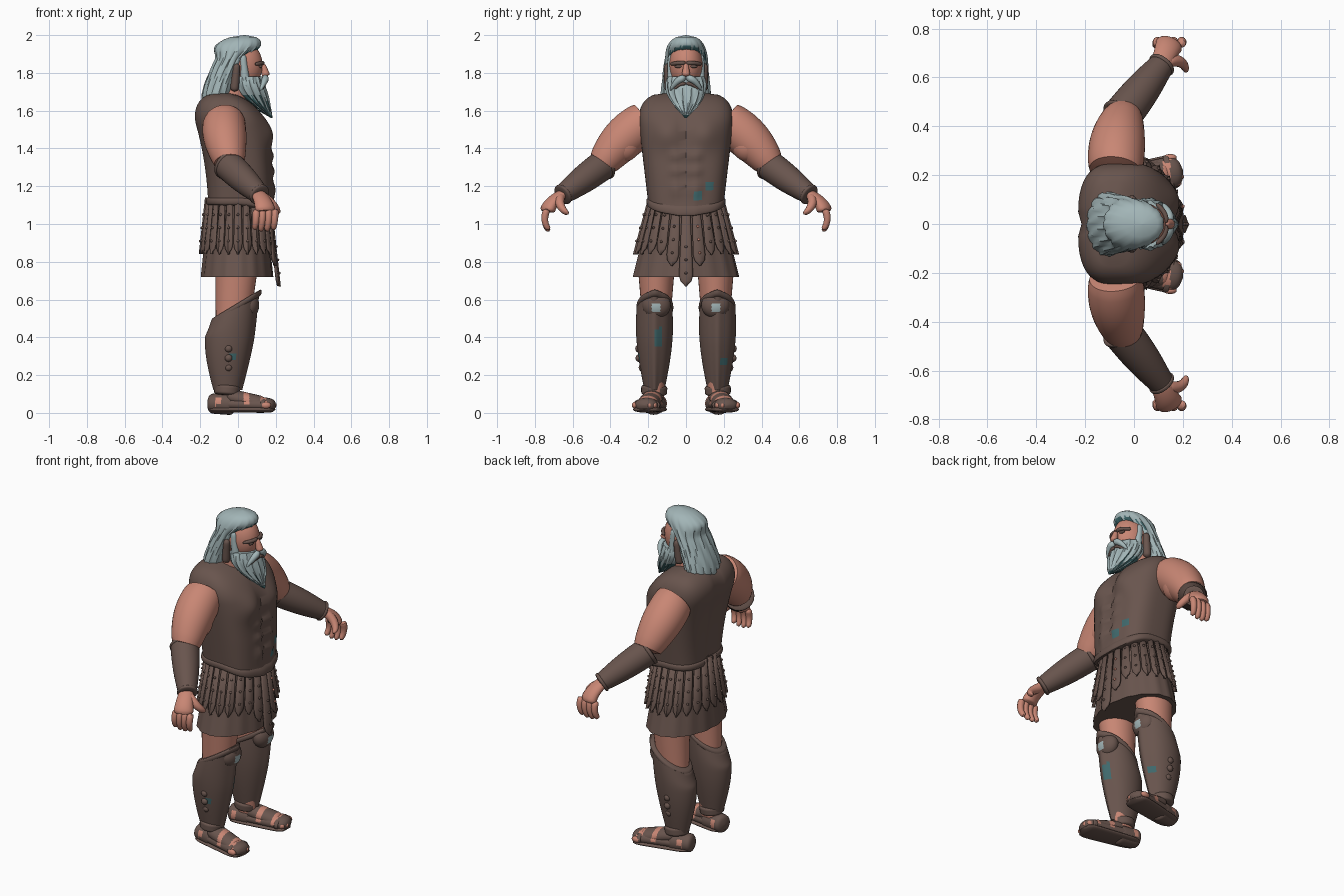
import bpy, bmesh
from math import sin, cos, pi, exp, sqrt, copysign
from mathutils import Vector

cube = bpy.data.objects.get("Cube")
if cube:
    bpy.data.objects.remove(cube)


def material(name, red, green, blue):
    mat = bpy.data.materials.new(name)
    mat.use_nodes = True
    mat.diffuse_color = (red, green, blue, 1)
    mat.node_tree.nodes["Principled BSDF"].inputs["Base Color"].default_value = mat.diffuse_color
    return mat


SKIN = material("skin", .58, .24, .175)
LEATHER = material("brown leather", .14, .09, .075)
HAIR = material("grey hair", .36, .46, .47)
TEAL = material("dark teal", .05, .14, .15)


def finish(name, bm, mats, rule=None, mirror=False, thickness=0):
    """Turn a bmesh into a smooth object; rule marks faces of the second colour."""
    bmesh.ops.recalc_face_normals(bm, faces=bm.faces)
    for face in bm.faces:
        face.smooth = True
        if rule:
            face.material_index = int(rule(face.calc_center_median(), face.normal))
    mesh = bpy.data.meshes.new(name)
    bm.to_mesh(mesh)
    bm.free()
    for mat in mats:
        mesh.materials.append(mat)
    obj = bpy.data.objects.new(name, mesh)
    bpy.context.collection.objects.link(obj)
    if thickness:
        obj.modifiers.new("Solidify", "SOLIDIFY").thickness = thickness
    if mirror:
        obj.modifiers.new("Mirror", "MIRROR").use_axis = (False, True, False)


def skin_rings(bm, rings):
    loops = [[bm.verts.new(point) for point in ring] for ring in rings]
    for low, high in zip(loops, loops[1:]):
        for i in range(len(low)):
            bm.faces.new((low[i - 1], low[i], high[i], high[i - 1]))
    bm.faces.new(loops[0][::-1])
    bm.faces.new(loops[-1])


def ease(value, start, end):
    """Smooth step from zero to one."""
    t = max(0, min(1, (value - start) / (end - start)))
    return t * t * (3 - 2 * t)


def swell(t, power):
    """Full in the middle, rounded off to nothing at both ends."""
    return sqrt(max(.001, 1 - abs(2 * t - 1) ** power))


def shell(name, bottom, top, centre, depth, width, mats, y=0, power=2, warp=None, segments=72, steps=36, **options):
    """Stacked horizontal rings whose centre, depth and width are rules of t."""
    bm, rings = bmesh.new(), []
    for step in range(steps + 1):
        t, ring = step / steps, []
        for i in range(segments):
            angle = 2 * pi * i / segments
            c, s = (copysign(abs(v) ** (2 / power), v) for v in (cos(angle), sin(angle)))
            point = Vector((centre(t) + depth(t) * c, y + width(t) * s, bottom + (top - bottom) * t))
            ring.append(warp(point, angle) if warp else point)
        rings.append(ring)
    skin_rings(bm, rings)
    finish(name, bm, mats, **options)


def limb(name, paths, start, end, mats, bulge=0, flat=1, soft=8, segments=20, steps=16, **options):
    """Tapered, rounded tubes along paths of two or three points."""
    bm = bmesh.new()
    for path in paths:
        a, c = path[0], path[-1]
        b = path[1] if len(path) == 3 else (a + c) / 2
        side = (c - a).cross(Vector((0, 0, 1))).normalized()
        rings = []
        for step in range(steps + 1):
            t = step / steps
            spot = a * (1 - t) * (1 - 2 * t) + b * 4 * t * (1 - t) + c * t * (2 * t - 1)
            along = a * (4 * t - 3) + b * (4 - 8 * t) + c * (4 * t - 1)
            up = side.cross(along).normalized()
            radius = (start + (end - start) * t + bulge * sin(pi * t)) * swell(t, soft)
            turns = [2 * pi * i / segments for i in range(segments)]
            rings.append([spot + (side * cos(u) + up * flat * sin(u)) * radius for u in turns])
        skin_rings(bm, rings)
    finish(name, bm, mats, **options)


def balls(name, centres, radii, mats, detail=2, **options):
    bm = bmesh.new()
    for centre in centres:
        for vert in bmesh.ops.create_icosphere(bm, subdivisions=detail, radius=1)["verts"]:
            vert.co = Vector(place + size * unit for place, size, unit in zip(centre, radii, vert.co))
    finish(name, bm, mats, **options)


def near(point, y, z, reach):
    return abs(point.y - y) < reach and abs(point.z - z) < reach


# Landmarks of the body on one side
shoulder, elbow = Vector((-.075, .2, 1.55)), Vector((-.06, .43, 1.32))
wrist, knuckles = Vector((.12, .66, 1.15)), Vector((.145, .735, 1.06))
ankle, heel, toe = Vector((-.06, .17, .09)), Vector((-.16, .15, .05)), Vector((.2, .22, .04))


# Muscled cuirass with chest, belly and spine relief
def muscles(point, angle):
    def bump(y, z, size):
        return exp(-((abs(point.y) - y) ** 2 + (point.z - z) ** 2) / size ** 2)

    if point.x > 0:
        belly = sum(bump(.05, z, .03) for z in (1.2, 1.28, 1.36))
        point.x += .035 * bump(.1, 1.48, .08) + .018 * belly + .02 * bump(0, 1.1, .07)
        point.x -= .008 * exp(-(point.y / .02) ** 2)
        point.z -= 1.5 * point.x ** 2 * (1 - ease(point.z, 1.1, 1.25))
    else:
        point.x += .015 * exp(-(point.y / .03) ** 2)
    return point


def dome(t):
    return sqrt(max(.001, 1 - max(0, (t - .7) / .3) ** 2))


shell("cuirass", 1.11, 1.7, lambda t: .01 - .1 * t * t, lambda t: (.17 + .02 * t) * dome(t),
      lambda t: (.2 + .07 * t) * dome(t) ** .5, [LEATHER, TEAL], power=3, warp=muscles,
      rule=lambda point, normal: point.x > .1 and (near(point, .07, 1.15, .02) or near(point, .13, 1.2, .02)))
shell("cuirass_hem", 1.1, 1.14, lambda t: .01, lambda t: .17 + .01 * swell(t, 2), lambda t: .2 + .01 * swell(t, 2),
      [LEATHER], power=3, warp=muscles, steps=8)

# Under skirt
shell("under_skirt", .72, 1.14, lambda t: -.005, lambda t: .19 - .045 * t, lambda t: .28 - .105 * t, [LEATHER],
      warp=lambda point, angle: point + Vector((cos(angle), sin(angle), 0)) * .003 * sin(16 * angle))


# Hanging leather strips with pointed ends and studs
def skirt_point(angle, height, lift):
    drop = 1.14 - height
    return Vector(((.155 + .11 * drop + lift) * cos(angle), (.18 + .27 * drop + lift) * sin(angle), height))


count = 24
strips, studs = bmesh.new(), []
for i in range(count):
    angle = 2 * pi * i / count
    low = .84 - .17 * exp(-min(i, count - i) ** 2)
    rows = []
    for height, width in ((1.14, .8), (low + .06, 1), (low + .03, .8), (low, .1)):
        rows.append([strips.verts.new(skirt_point(angle + u * width * pi / count, height, .02 - .01 * abs(u)))
                     for u in (-.95, -.7, 0, .7, .95)])
    for high, below in zip(rows, rows[1:]):
        for k in range(4):
            strips.faces.new((high[k], high[k + 1], below[k + 1], below[k]))
    studs += [skirt_point(angle, low + .07 * k, .02) for k in (1, 2, 3)]
finish("skirt_strips", strips, [LEATHER], thickness=.014)
balls("skirt_studs", studs, (.008, .008, .008), [LEATHER, SKIN], detail=1,
      rule=lambda point, normal: point.x > .1 and .03 < point.y < .09)

# Legs
shell("legs", .08, .8, lambda t: .05 * t - .055, lambda t: .06 + .055 * t, lambda t: .04 + .06 * t,
      [SKIN], y=.157, segments=32, mirror=True)


# Greaves with slanted tops, patched with colour
def greave_warp(point, angle):
    point.x += .012 * exp(-(min(angle, 2 * pi - angle) * 4) ** 2)
    point.z += ease(point.z, .36, .56) * .6 * (point.x + .02)
    return point


def left_patch(point, normal):
    return point.x > 0 and near(point, .2, .27, .02)


def right_patch(point, normal):
    shin = point.x > 0 and abs(point.y + .145) < .018 and abs(point.z - .4) < .05
    return shin or (point.y < -.2 and abs(point.x + .03) < .02 and abs(point.z - .3) < .02)


for name, side, patch in (("left_greave", 1, left_patch), ("right_greave", -1, right_patch)):
    shell(name, .12, .56, lambda t: .04 * t ** 3 - .06, lambda t: .07 + .058 * sin(2 * t),
          lambda t: .053 + .045 * sin(2 * t), [LEATHER, TEAL], y=.167 * side, warp=greave_warp, rule=patch)
shell("greave_rims", .54, .57, lambda t: -.015, lambda t: .12 + .008 * swell(t, 2), lambda t: .09 + .008 * swell(t, 2),
      [LEATHER], y=.165, warp=greave_warp, steps=6, mirror=True)
balls("knee_guards", [(.06, .156, .57)], (.052, .075, .07), [LEATHER, HAIR], detail=4, mirror=True,
      rule=lambda point, normal: normal.x > .7 and near(point, .16, .555, .022))
balls("greave_studs", [(-.05, .235 + .02 * sin(k), .24 + .05 * k) for k in range(4)], (.02, .016, .02),
      [LEATHER], mirror=True)


# Sandalled feet with skin showing between the bands
def bare(point, normal):
    front = .03 < point.x < .06 or .12 < point.x < .15
    return point.z > .04 and (front or (-.12 < point.x < -.09 and point.z < .08))


limb("feet", [[heel, toe]], .056, .068, [LEATHER, SKIN], flat=.62, steps=48, rule=bare, mirror=True)
limb("insteps", [[ankle, heel.lerp(toe, .85)]], .055, .058, [LEATHER, SKIN], flat=.75, steps=48, rule=bare, mirror=True)
limb("heel_wraps", [[heel, heel.lerp(toe, .4)]], .055, .062, [LEATHER, SKIN], flat=.95, steps=32, rule=bare, mirror=True)
limb("toe_straps", [[heel.lerp(toe, .8), heel.lerp(toe, .88)]], .074, .074, [LEATHER], flat=.5, mirror=True)
balls("toes", [toe + Vector((-.022 - .01 * abs(k - 1), .026 * (k - 2), 0)) for k in range(5)],
      (.028, .015, .018), [SKIN], mirror=True)
sole = Vector((0, 0, .018))
limb("soles", [[Vector((*heel.xy, 0)) + sole, Vector((*toe.xy, 0)) + sole]], .062, .076, [LEATHER],
     flat=.24, segments=32, mirror=True)
limb("ankle_cuffs", [[ankle, ankle + Vector((.005, -.003, .06))]], .068, .07, [LEATHER], soft=6, mirror=True)

# Arms and bracers
limb("upper_arms", [[shoulder, (shoulder + elbow) / 2 + Vector((0, .02, .012)), elbow.lerp(wrist, .1)]], .11, .076,
     [SKIN], bulge=.02, soft=20, segments=32, mirror=True)
balls("biceps", [shoulder.lerp(elbow, .55) + Vector((.035, 0, 0))], (.07, .085, .095), [SKIN], detail=3, mirror=True)
limb("bracers", [[elbow, wrist]], .08, .05, [LEATHER], bulge=.008, soft=40, segments=32, mirror=True)
limb("bracer_cuffs", [[elbow, elbow.lerp(wrist, .1)]], .086, .083, [LEATHER], soft=4, mirror=True)
limb("wrist_cuffs", [[elbow.lerp(wrist, .92), wrist]], .058, .058, [LEATHER], soft=4, mirror=True)

# Hands with curled fingers
limb("palms", [[elbow.lerp(wrist, .9), wrist.lerp(knuckles, .5) + Vector((0, .01, .01)), knuckles]], .04, .06, [SKIN],
     flat=.65, mirror=True)
limb("thumbs", [[wrist, wrist + Vector((.065, .005, -.05)), wrist + Vector((.095, -.035, -.1))]], .03, .016,
     [SKIN], segments=12, mirror=True)
fingers = []
for k in range(4):
    base = knuckles + Vector((.033 * k - .05, 0, .02))
    fingers.append([base, base + Vector((0, .012, -.06)), base + Vector((-.01, -.01, .01 * abs(k - 1.5) - .125))])
limb("fingers", fingers, .021, .015, [SKIN], segments=12, mirror=True)

# Head and face
brow = Vector((.13, 0, 1.85))
balls("head", [(.02, 0, 1.84)], (.11, .09, .13), [SKIN], detail=4)
limb("neck", [[Vector((-.05, 0, 1.6)), Vector((0, 0, 1.8))]], .095, .075, [SKIN], soft=40)
limb("nose", [[brow, brow + Vector((.02, 0, -.07))]], .012, .024, [SKIN], soft=6)
limb("brows", [[brow - Vector((.003, 0, 0)), brow + Vector((-.004, .04, .002)), brow + Vector((-.04, .085, -.005))]],
     .011, .01, [LEATHER], mirror=True)
balls("eyes", [brow + Vector((-.01, .04, -.016))], (.009, .022, .008), [LEATHER], mirror=True)
limb("ears", [[Vector((-.02, .09, 1.7)), Vector((-.005, .1, 1.85))]], .024, .018, [LEATHER], mirror=True)
limb("sideburns", [[Vector((.04, .075, 1.74)), Vector((.025, .078, 1.9))]], .025, .018, [HAIR], mirror=True)


# Swept hair and pointed beard with wavy locks
def locks(point, angle):
    wave = .003 * sin(15 * angle + 25 * point.z) + .002 * sin(29 * angle)
    return point + Vector((cos(angle), sin(angle), 0)) * wave * (1 - ease(point.z, 1.9, 2)) * ease(point.z, 1.55, 1.62)


shell("hair", 1.6, 2, lambda t: .16 * t ** 1.6 - .125, lambda t: (.08 + .05 * ease(t, .66, .88)) * swell(t, 6),
      lambda t: (.142 - .045 * t) * swell(t, 6), [HAIR, TEAL], warp=locks, rule=lambda point, normal: normal.z < -.5)
shell("beard", 1.56, 1.78, lambda t: .18 - .13 * sin(pi / 2 * t), lambda t: .003 + .083 * sin(2 * t),
      lambda t: .004 + .102 * sin(2 * t), [HAIR, TEAL], warp=locks,
      rule=lambda point, normal: point.z < 1.58 or (normal.x < .1 and point.z < 1.68))
lip = Vector((.142, 0, 1.77))
limb("moustache", [[lip, lip + Vector((0, .04, -.01)), lip + Vector((-.025, .085, -.065))]], .016, .007, [HAIR],
     bulge=.006, mirror=True)
limb("mouth", [[lip + Vector((.001, 0, -.026)), lip + Vector((-.004, .035, -.034)), lip + Vector((-.015, .065, -.06))]],
     .01, .007, [LEATHER], mirror=True)

# Smooth shading that keeps edges sharp
bpy.ops.object.select_all(action="DESELECT")
for obj in bpy.context.scene.objects:
    if obj.type == "MESH":
        obj.select_set(True)
        bpy.context.view_layer.objects.active = obj
bpy.ops.object.shade_smooth_by_angle(angle=.8)
